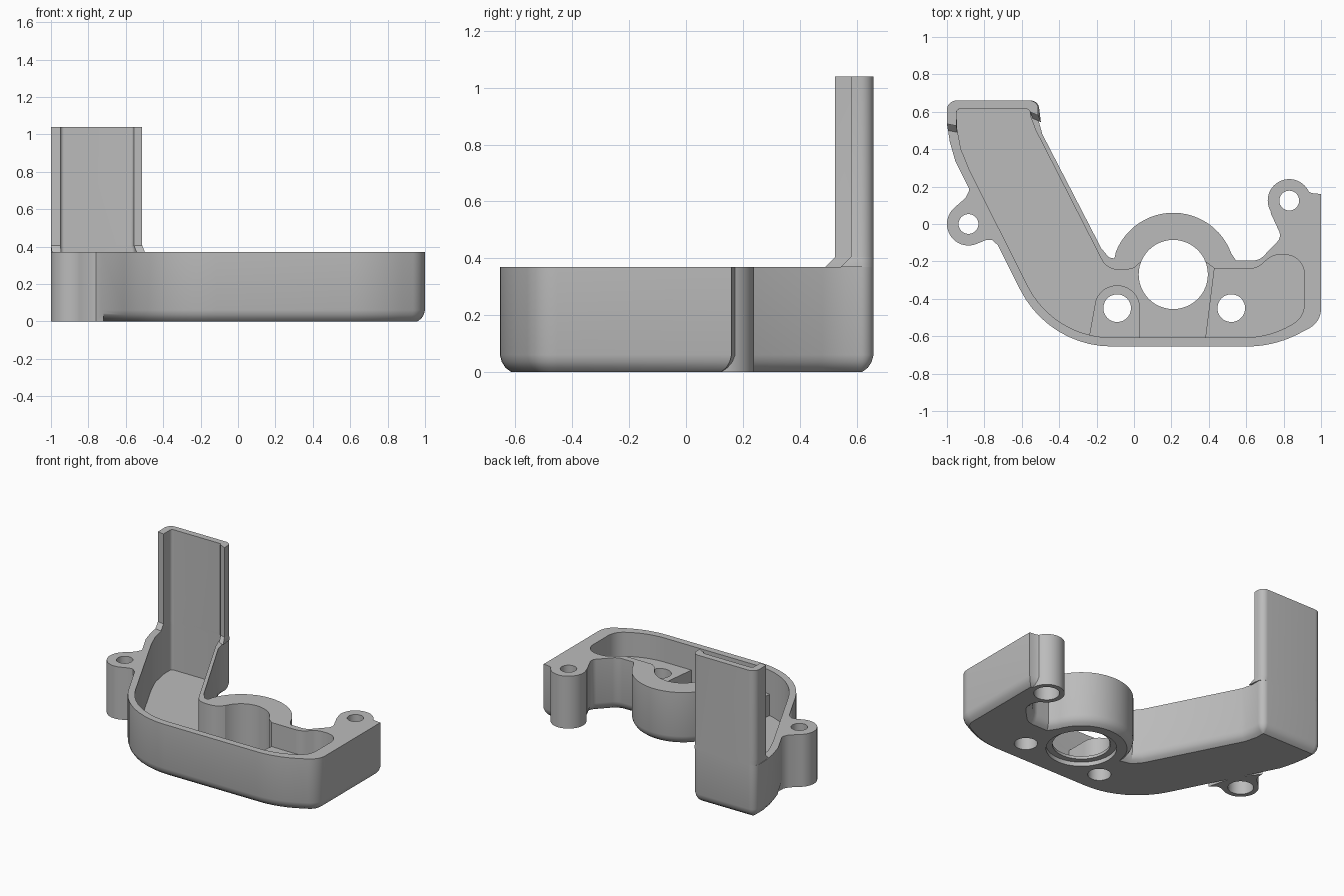
import bpy, bmesh, math
from mathutils import Vector

cube = bpy.data.objects.get("Cube")
if cube:
    bpy.data.objects.remove(cube, do_unlink=True)

grey = bpy.data.materials.new("plain_grey")
grey.use_nodes = True
grey.diffuse_color = (0.5, 0.5, 0.5, 1)
grey.node_tree.nodes["Principled BSDF"].inputs["Base Color"].default_value = (0.5, 0.5, 0.5, 1)

RIM = 0.37      # top of the tray
FLOOR = 0.05    # low inner floor
STEP = 0.2      # raised inner platforms
HUB = (0.21, -0.27)


def arc(c, r, a0, a1, n=24):
    angles = [math.radians(a0 + (a1 - a0) * i / n) for i in range(n + 1)]
    return [(c[0] + r * math.cos(a), c[1] + r * math.sin(a)) for a in angles]


def rounded(points, n=10):
    """Closed outline; a third value on a point rounds that corner."""
    out = []
    for i, p in enumerate(points):
        v = Vector(p[:2])
        if len(p) < 3:
            out.append(v)
            continue
        a = (Vector(points[i - 1][:2]) - v).normalized()
        b = (Vector(points[(i + 1) % len(points)][:2]) - v).normalized()
        half = a.angle(b) / 2
        centre = v + (a + b).normalized() * (p[2] / math.sin(half))
        t = p[2] / math.tan(half)
        s, e = v + a * t - centre, v + b * t - centre
        turn = s.angle_signed(e)
        for k in range(n + 1):
            ang = -turn * k / n
            out.append(centre + Vector((s.x * math.cos(ang) - s.y * math.sin(ang),
                                        s.x * math.sin(ang) + s.y * math.cos(ang))))
    return out


def inset(outline, d):
    """Move a counter-clockwise outline inward by d."""
    res = []
    for i, v in enumerate(outline):
        e0 = (v - outline[i - 1]).normalized()
        e1 = (outline[(i + 1) % len(outline)] - v).normalized()
        n0, n1 = Vector((-e0.y, e0.x)), Vector((-e1.y, e1.x))
        res.append(v + (n0 + n1) * (d / max(0.4, 1 + n0.dot(n1))))
    return res


def loft(name, layers):
    """Solid through stacked outlines, given as (z, outline)."""
    bm = bmesh.new()
    rings = [[bm.verts.new((p[0], p[1], z)) for p in pts] for z, pts in layers]
    bm.faces.new(rings[0][::-1])
    bm.faces.new(rings[-1])
    for lo, hi in zip(rings, rings[1:]):
        for i in range(len(lo)):
            j = (i + 1) % len(lo)
            bm.faces.new((lo[i], lo[j], hi[j], hi[i]))
    bmesh.ops.recalc_face_normals(bm, faces=bm.faces)
    me = bpy.data.meshes.new(name)
    bm.to_mesh(me)
    bm.free()
    ob = bpy.data.objects.new(name, me)
    bpy.context.collection.objects.link(ob)
    me.materials.append(grey)
    return ob


def prism(name, pts, z0, z1):
    return loft(name, [(z0, pts), (z1, pts)])


def combine(target, tool, operation):
    mod = target.modifiers.new("combine", 'BOOLEAN')
    mod.operation, mod.solver, mod.object = operation, 'EXACT', tool
    bpy.context.view_layer.objects.active = target
    bpy.ops.object.modifier_apply(modifier=mod.name)
    bpy.data.objects.remove(tool, do_unlink=True)


def drill(target, c, r, z0, z1):
    combine(target, prism("drill", arc(c, r, 0, 352.5, 47), z0, z1), 'DIFFERENCE')


# Tray body with rounded lower edge
outer = rounded([
    (-0.455, -0.655, 0.55), (0.75, -0.655, 0.6), (1, -0.525, 0.12), (1, 0.16),
    (0.95, 0.165), (0.9, 0.19), (0.73, 0.06), (0.79, -0.07, 0.05),
    (0.67, -0.195, 0.08), (0.545, -0.195)]
    + arc(HUB, 0.33, 20, 158)
    + [(-0.105, -0.185), (-0.135, -0.178), (-0.175, -0.13), (-0.49, 0.48),
       (-0.512, 0.56), (-0.512, 0.66, 0.045), (-1, 0.66, 0.05), (-1, 0.54),
       (-0.985, 0.44), (-0.955, 0.335)])
tray = loft("tray_body", [(z, inset(outer, d)) for z, d in
                          ((0, 0.04), (0.015, 0.02), (0.035, 0.007), (0.06, 0), (RIM, 0))])

# Screw ears
EAR_L, EAR_R = (-0.885, 0), (0.83, 0.125)
left_ear = arc(EAR_L, 0.115, 130, 290) + [
    (-0.79, -0.085), (-0.76, -0.085), (-0.72, -0.12), (-0.77, 0.08),
    (-0.88, 0.22), (-0.883, 0.175), (-0.9, 0.14)]
combine(tray, prism("ear", left_ear, 0, RIM), 'UNION')
combine(tray, prism("ear", arc(EAR_R, 0.115, 0, 352.5, 47), 0, RIM), 'UNION')

# Inner hollow, leaving two raised platforms
inner = rounded([
    (-0.43, -0.607, 0.5), (0.72, -0.607, 0.5), (0.91, -0.5, 0.12),
    (0.91, -0.165, 0.1), (0.74, -0.165, 0.1), (0.655, -0.24, 0.1),
    (0.43, -0.238), (0.38, -0.2), HUB, (0.04, -0.2), (0, -0.235),
    (-0.04, -0.245), (-0.145, -0.245, 0.1), (-0.525, 0.5), (-0.556, 0.58),
    (-0.556, 0.615, 0.02), (-0.95, 0.615, 0.02), (-0.95, 0.53),
    (-0.925, 0.4), (-0.88, 0.29)])
hollow = prism("hollow", inner, FLOOR, 0.6)
boss = arc((-0.09, -0.45), 0.122, 0, 160) + [(-0.24, -0.6), (-0.24, -0.7), (0.032, -0.7)]
shelf = [(0.38, -0.62), (0.38, -0.7), (1.1, -0.7), (1.1, 0), (0.43, 0), (0.43, -0.22)]
for pts in (boss, shelf):
    combine(hollow, prism("platform", pts, -0.1, STEP), 'DIFFERENCE')
combine(tray, hollow, 'DIFFERENCE')

# Centre bore, screw holes and counterbores
drill(tray, HUB, 0.185, -0.1, 0.6)
drill(tray, HUB, 0.225, -0.1, 0.03)
for c in ((-0.09, -0.45), (0.52, -0.45)):
    drill(tray, c, 0.074, -0.1, 0.6)
for c in (EAR_L, EAR_R):
    drill(tray, c, 0.053, -0.1, 0.6)
    drill(tray, c, 0.082, -0.1, 0.25)


# Upright channel plate with a small flare at its foot
def channel(s):
    return rounded([
        (-0.512 + 0.4 * s, 0.58 - s), (-0.512, 0.66, 0.045), (-1, 0.66, 0.05),
        (-1 + 0.15 * s, 0.535 - s), (-0.95 + 0.15 * s, 0.525 - s),
        (-0.95, 0.615, 0.02), (-0.556, 0.615, 0.02), (-0.556 + 0.4 * s, 0.6 - s)])


foot = 0.035
flare = [(RIM + foot * math.sin(a), channel(foot * (1 - math.cos(math.pi / 2 - a))))
         for a in [math.pi / 2 * k / 6 for k in range(7)]]
plate = loft("upright_plate", flare + [(1.04, channel(0))])

for ob in (tray, plate):
    bpy.ops.object.select_all(action='DESELECT')
    ob.select_set(True)
    bpy.context.view_layer.objects.active = ob
    bpy.ops.object.shade_smooth_by_angle(angle=math.radians(30))
